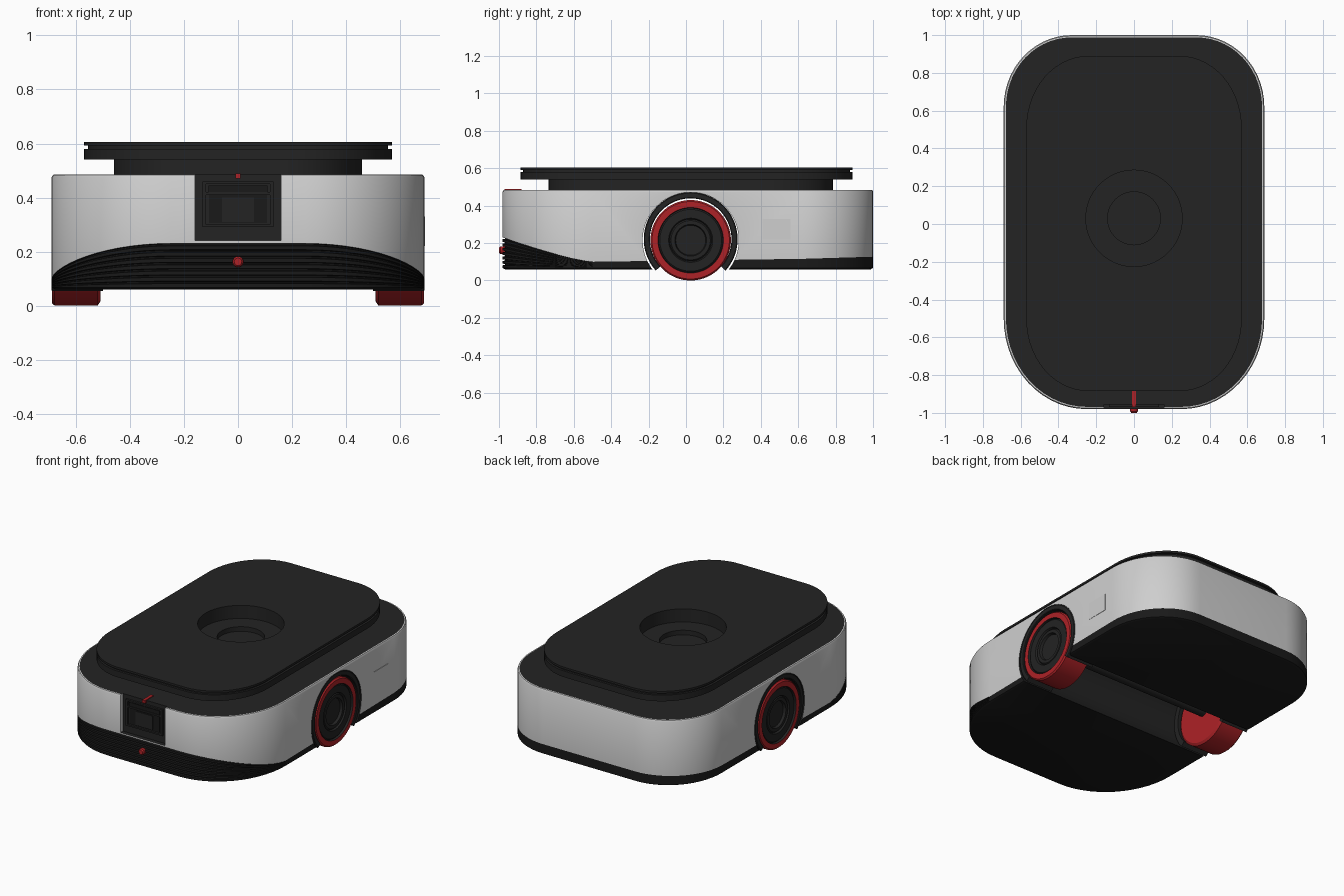
import bpy, bmesh, math
from mathutils import Vector

cube = bpy.data.objects.get("Cube")
if cube:
    bpy.data.objects.remove(cube, do_unlink=True)


def material(name, r, g, b):
    m = bpy.data.materials.new(name)
    m.use_nodes = True
    m.diffuse_color = (r, g, b, 1)
    m.node_tree.nodes["Principled BSDF"].inputs["Base Color"].default_value = (r, g, b, 1)
    return m


MATS = [material("satin_black", .017, .017, .017), material("pale_shell", .62, .62, .62),
        material("signal_red", .42, .016, .02), material("bumper_black", .01, .01, .01)]
BLACK, PALE, RED, BUMPER = range(4)


def finish(name, bm, smooth=True):
    bmesh.ops.remove_doubles(bm, verts=bm.verts[:], dist=1e-5)
    bmesh.ops.recalc_face_normals(bm, faces=bm.faces[:])
    me = bpy.data.meshes.new(name)
    bm.to_mesh(me)
    bm.free()
    for m in MATS:
        me.materials.append(m)
    ob = bpy.data.objects.new(name, me)
    bpy.context.collection.objects.link(ob)
    if smooth:
        shade(ob)
    return ob


def activate(ob):
    bpy.ops.object.select_all(action='DESELECT')
    ob.select_set(True)
    bpy.context.view_layer.objects.active = ob


def shade(ob):
    activate(ob)
    bpy.ops.object.shade_smooth_by_angle(angle=math.radians(32))


def box(name, lo, hi, mat, side_mat=None):
    bm = bmesh.new()
    bmesh.ops.create_cube(bm, size=1)
    for v in bm.verts:
        v.co = Vector([(a + b) / 2 + c * (b - a) for a, b, c in zip(lo, hi, v.co)])
    for f in bm.faces:
        sideways = abs(f.normal.x) > .5
        f.material_index = side_mat if sideways and side_mat is not None else mat
    return finish(name, bm, False)


def lathe(name, profile, axis, centre, mats, a0=0, a1=math.tau, n=72):
    """Turn (radius, height) points about an axis; a part turn needs a closed profile."""
    full = a1 - a0 > 6.28
    place = {'X': lambda c, s, h: (h, c, s), 'Y': lambda c, s, h: (c, h, s),
             'Z': lambda c, s, h: (c, s, h)}[axis]
    bm = bmesh.new()
    rings = []
    for i in range(n if full else n + 1):
        a = a0 + (a1 - a0) * i / n
        rings.append([bm.verts.new(Vector(centre) + Vector(place(r * math.cos(a), r * math.sin(a), h)))
                      for r, h in profile])
    count = len(profile)
    for i in range(n):
        p, q = rings[i], rings[(i + 1) % len(rings)]
        for j in range(count - 1 if full else count):
            k = (j + 1) % count
            f = bm.faces.new((p[j], p[k], q[k], q[j]))
            f.material_index = mats[min(j, len(mats) - 1)]
    if not full:
        for ring in (rings[0], rings[-1]):
            bm.faces.new(ring).material_index = mats[0]
    return finish(name, bm)


def outline(hx, front, back, rf, rb, off=0, steps=14):
    """Rounded rectangle with separate elliptical corners at front and back."""
    corners = ((1, back, rb, 1), (-1, back, rb, 1), (-1, front, rf, -1), (1, front, rf, -1))
    pts = []
    for c, (sx, y, (rx, ry), sy) in enumerate(corners):
        for i in range(steps + 1):
            a = math.pi / 2 * (c + i / steps)
            pts.append(Vector((sx * (hx - rx) + (rx + off) * math.cos(a),
                               y - sy * ry + (ry + off) * math.sin(a), 0)))
    return pts


def loft(name, rings, mats, smooth=True):
    bm = bmesh.new()
    loops = [[bm.verts.new(p) for p in ring] for ring in rings]
    n = len(loops[0])
    for j in range(len(loops) - 1):
        for i in range(n):
            k = (i + 1) % n
            f = bm.faces.new((loops[j][i], loops[j][k], loops[j + 1][k], loops[j + 1][i]))
            f.material_index = mats[j]
    bm.faces.new(loops[0]).material_index = mats[0]
    bm.faces.new(loops[-1]).material_index = mats[-1]
    return finish(name, bm, smooth)


def cut(ob, cutter):
    cutter.hide_render = True
    mod = ob.modifiers.new("cut", 'BOOLEAN')
    mod.operation, mod.solver, mod.object = 'DIFFERENCE', 'EXACT', cutter
    activate(ob)
    bpy.ops.object.modifier_apply(modifier=mod.name)
    bpy.data.objects.remove(cutter, do_unlink=True)


def at_z(pts, z):
    return [Vector((p.x, p.y, z)) for p in pts]


# Main body: ridged bumper that sweeps up at the front, pale shell, black deck
def body_outline(off=0):
    return outline(.69, -.98, 1, (.44, .48), (.36, .38), off)


def front_rise(y):
    return max(0, min(1, (-.5 - y) / .48))


def bumper_top(y):
    return .10 + .13 * front_rise(y) ** 1.3 + .03 * max(0, min(1, y - .1))


base, inner = body_outline(), body_outline(-.012)
rings, mats = [at_z(inner, .06)], [BUMPER]
RIDGES = 7
levels = [((k + f) / RIDGES, depth) for k in range(RIDGES)
          for f, depth in ((0, 0), (.6, 0), (.7, 1), (.9, 1))] + [(1, 0)]
for frac, depth in levels:
    ring = []
    for p, q in zip(base, inner):
        v = p.lerp(q, depth * math.sqrt(front_rise(p.y)))
        v.z = .067 + (bumper_top(p.y) - .067) * frac
        ring.append(v)
    rings.append(ring)
    mats.append(BUMPER)
mats[-1] = PALE
rings += [at_z(base, .475), at_z(body_outline(-.005), .484), at_z(body_outline(-.012), .485),
          at_z(body_outline(-.03), .485)]
mats += [PALE, PALE, BLACK]
body = loft("body", rings, mats, False)

# Wheel tunnel and front panel recess
WHEEL = (0, .025, .215)
cut(body, lathe("tunnel_cutter", [(0, -.8), (.257, -.8), (.257, .8), (0, .8)], 'X', WHEEL, [BLACK]))
cut(body, box("recess_cutter", (-.16, -1.1, .24), (.16, -.955, .6), BLACK, PALE))
shade(body)

# Raised cargo platform on a narrower plinth, with a stepped round well
plinth = outline(.46, -.735, .785, (.28, .33), (.28, .33))
plate = outline(.57, -.885, .89, (.33, .38), (.33, .38))
groove = outline(.57, -.885, .89, (.33, .38), (.33, .38), -.014)
platform = loft("platform", [at_z(plinth, .483), at_z(plinth, .54), at_z(plate, .54), at_z(plate, .58),
                             at_z(groove, .58), at_z(groove, .592), at_z(plate, .592),
                             at_z(plate, .605)], [BLACK] * 8, False)
cut(platform, lathe("well_cutter", [(0, .49), (.14, .49), (.14, .52), (.255, .52), (.255, .7), (0, .7)],
                    'Z', (0, .03, 0), [BLACK]))
shade(platform)

# Front sensor panel
box("sensor_window", (-.107, -.96, .305), (.107, -.957 + .004, .41), BUMPER)
box("sensor_lens", (-.06, -.965, .31), (.06, -.953, .4), BLACK)
box("sensor_slot", (-.11, -.963, .42), (.11, -.953, .445), BUMPER)
for side, s in (("left", 1), ("right", -1)):
    xs = sorted((s * .118, s * .132))
    box("sensor_frame_" + side, (xs[0], -.968, .29), (xs[1], -.95, .46), BLACK)
for part, z in (("bottom", .29), ("middle", .41), ("top", .45)):
    box("sensor_frame_" + part, (-.118, -.968, z), (.118, -.95, z + .01), BLACK)

# Red accents
box("deck_stripe", (-.01, -.97, .47), (.01, -.88, .489), RED)
lathe("front_button", [(0, -1), (.014, -1), (.02, -.993), (.02, -.96), (0, -.96)],
      'Y', (0, 0, .162), [RED], n=24)

# Wheels, hubs and arch covers
for side, s in (("left", 1), ("right", -1)):
    profile = [(0, .51), (.2, .51), (.215, .52), (.215, .679), (.207, .688), (.175, .688), (.172, .674),
               (.165, .68), (.118, .68), (.112, .668), (.105, .676), (.085, .676), (.08, .66), (0, .66)]
    lathe("wheel_" + side, [(r, s * h) for r, h in profile], 'X', WHEEL, [RED] * 5 + [BLACK])
    arch = [(.218, .5), (.251, .5), (.251, .686), (.246, .69), (.222, .69), (.218, .686)]
    lathe("wheel_arch_" + side, [(r, s * h) for r, h in arch], 'X', (0, .025, .221), [BLACK],
          math.radians(-42), math.radians(222))
lathe("axle", [(0, -.52), (.035, -.52), (.035, .52), (0, .52)], 'X', WHEEL, [BLACK], n=32)

# Service cover on the left flank
box("side_cover", (.685, .41, .22), (.692, .56, .33), PALE)
